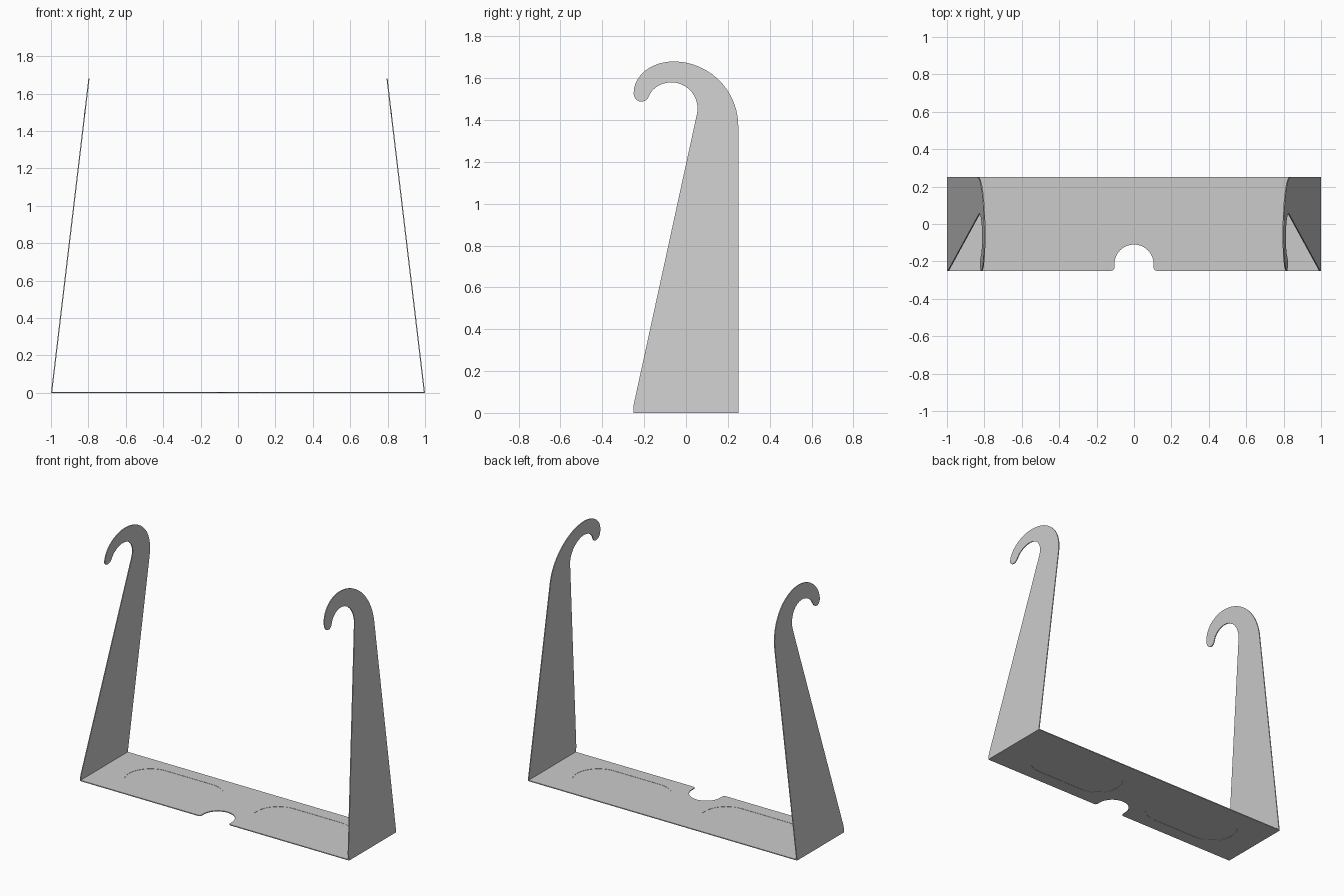
import bpy, bmesh
from math import sin, cos, radians
from mathutils import Matrix

if "Cube" in bpy.data.objects:
    bpy.data.objects.remove(bpy.data.objects["Cube"], do_unlink=True)

T = 0.006        # sheet thickness
LEAN = 0.119     # inward lean of the side arms
HALF = 0.25      # half depth

steel = bpy.data.materials.new("grey_metal")
steel.use_nodes = True
GREY = (0.6, 0.6, 0.6, 1)
steel.diffuse_color = GREY
steel.node_tree.nodes["Principled BSDF"].inputs["Base Color"].default_value = GREY


def arc(cx, cy, rx, ry, start, end, n=16):
    """Points along an elliptical arc, angles in degrees."""
    angles = [radians(start + (end - start) * i / n) for i in range(n + 1)]
    return [(cx + rx * cos(a), cy + ry * sin(a)) for a in angles]


def sheet(name, loops, thickness, matrix):
    """Flat sheet from an outline (further loops are openings), placed by matrix."""
    curve = bpy.data.curves.new(name + "_outline", 'CURVE')
    curve.dimensions = '2D'
    curve.fill_mode = 'BOTH'
    curve.extrude = thickness / 2
    for loop in loops:
        spline = curve.splines.new('POLY')
        spline.points.add(len(loop) - 1)
        for point, (u, v) in zip(spline.points, loop):
            point.co = (u, v, 0, 1)
        spline.use_cyclic_u = True
    helper = bpy.data.objects.new(name + "_outline", curve)
    bpy.context.collection.objects.link(helper)
    bpy.context.view_layer.update()
    mesh = bpy.data.meshes.new_from_object(helper)
    bpy.data.objects.remove(helper, do_unlink=True)
    bpy.data.curves.remove(curve)

    bm = bmesh.new()
    bm.from_mesh(mesh)
    bmesh.ops.transform(bm, matrix=matrix, verts=bm.verts)
    bmesh.ops.remove_doubles(bm, verts=bm.verts, dist=0.00005)
    bmesh.ops.recalc_face_normals(bm, faces=bm.faces)
    bm.to_mesh(mesh)
    bm.free()
    mesh.name = name
    mesh.materials.clear()
    mesh.materials.append(steel)
    obj = bpy.data.objects.new(name, mesh)
    bpy.context.collection.objects.link(obj)
    bpy.ops.object.select_all(action='DESELECT')
    obj.select_set(True)
    bpy.context.view_layer.objects.active = obj
    bpy.ops.object.shade_smooth_by_angle(angle=radians(30))
    return obj


# Base plate with a rounded thumb notch in the front edge
end = 1 - T
notch = (arc(-0.12, -HALF + 0.015, 0.015, 0.015, -90, 0, 5)
         + arc(0, -0.215, 0.105, 0.105, 180, 0, 28)
         + arc(0.12, -HALF + 0.015, 0.015, 0.015, 180, 270, 5))
base_outline = [(-end, -HALF)] + notch + [(end, -HALF), (end, HALF), (-end, HALF)]


def stadium(side, r=0.16):
    """Long round-ended panel outline on one side of the base."""
    loop = arc(0.65, 0, r, r, -90, 90, 20) + arc(0.30, 0, r, r, 90, 270, 20)
    return [(side * x, y) for x, y in loop]


panels = {"left": stadium(1), "right": stadium(-1)}
flat = Matrix.Translation((0, 0, T / 2))
sheet("base_plate", [base_outline] + list(panels.values()), T, flat)

# Shallow recessed panels set into the base
for side, loop in panels.items():
    sheet(side + "_recessed_panel", [loop], T * 0.5, flat)

# Hooked side arms: tapered upright, curled top, rounded tip
arm_outline = ([(-HALF, 0), (HALF, 0)]
               + arc(-0.06, 1.37, 0.31, 0.31, 0, 90, 24)
               + arc(-0.06, 1.53, 0.19, 0.15, 90, 180, 18)[1:]
               + arc(-0.213, 1.525, 0.037, 0.037, 185, 325, 12)
               + arc(-0.07, 1.455, 0.125, 0.125, 140, -12, 28)
               + [(-HALF, 0.04)])
for side, s in (("left", 1), ("right", -1)):
    lean = Matrix(((0, -s * LEAN, s, s * (1 - T / 2)),
                   (1, 0, 0, 0),
                   (0, 1, 0, 0),
                   (0, 0, 0, 1)))
    sheet(side + "_hook_arm", [arm_outline], T, lean)
